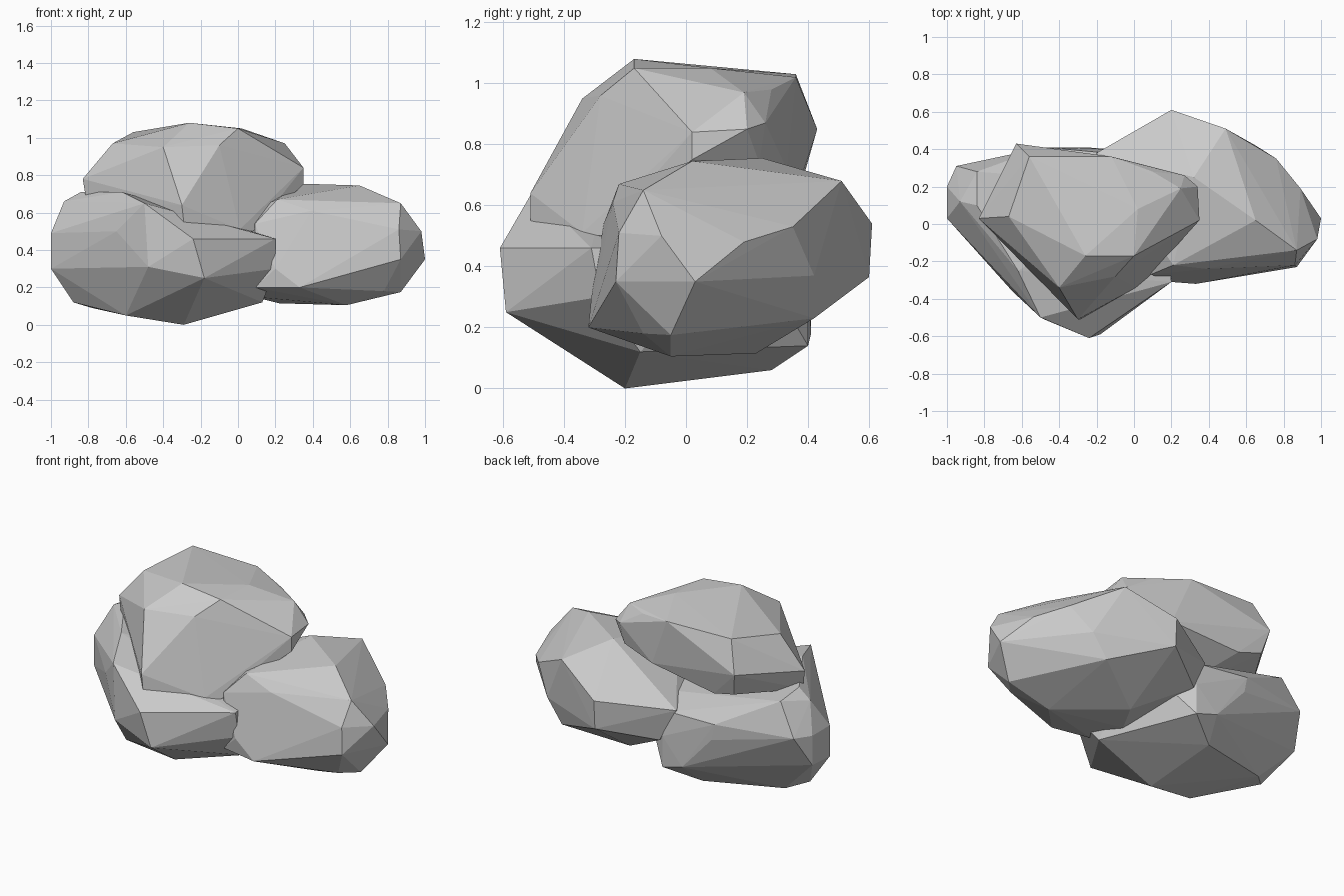
import bpy, bmesh


def rock(name, corners):
    """Faceted boulder: the convex skin around its main corners."""
    bm = bmesh.new()
    for c in corners:
        bm.verts.new(c)
    bmesh.ops.convex_hull(bm, input=bm.verts[:])
    loose = [v for v in bm.verts if not v.link_faces]
    bmesh.ops.delete(bm, geom=loose, context='VERTS')
    bmesh.ops.recalc_face_normals(bm, faces=bm.faces[:])
    mesh = bpy.data.meshes.new(name)
    bm.to_mesh(mesh)
    bm.free()
    obj = bpy.data.objects.new(name, mesh)
    bpy.context.collection.objects.link(obj)
    return obj


# Low boulder on the left
rock("left_rock", [
    (-.24, -.61, .46), (-.18, -.59, .25), (-.48, -.51, .31), (-.50, -.50, .65),
    (-.65, -.36, .50), (.20, -.31, .46), (.20, -.28, .30), (.13, -.15, .12),
    (-.29, -.20, 0), (-.31, .28, .06), (-.60, -.23, .05), (-.88, .05, .12),
    (-.78, .15, .09), (-1, .03, .30), (-1, .03, .49), (-1, .20, .49),
    (-1, .20, .31), (-.95, .31, .50), (-.93, .12, .66), (-.84, .10, .71),
    (-.62, -.25, .71), (-.84, .28, .69), (-.46, .41, .40), (-.48, .41, .50),
    (-.26, .41, .18), (-.15, .38, .48), (-.12, .40, .33), (-.12, .40, .14),
    (.15, .20, .48),
])

# Boulder on the right
rock("right_rock", [
    (.20, .61, .54), (.20, .60, .365), (.49, .51, .68), (.65, .02, .745),
    (.32, .25, .755), (.87, -.14, .65), (.98, -.08, .50), (1, .03, .35),
    (.89, .19, .48), (.76, .35, .53), (.65, .42, .37), (.87, -.23, .35),
    (.86, -.22, .51), (.33, -.32, .20), (.20, -.31, .30), (.09, -.27, .20),
    (.09, -.27, .54), (.21, -.22, .67), (.39, -.24, .61), (.60, -.24, .27),
    (.58, -.05, .105), (.22, .23, .115), (.08, 0, .15), (.87, -.05, .175),
    (.78, -.14, .18), (.55, .42, .23), (-.20, .38, .50), (-.10, .40, .30),
])

# Boulder resting on top
rock("top_rock", [
    (-.26, -.17, 1.08), (-.40, -.34, .95), (0, -.17, 1.05), (.02, .08, 1.05),
    (-.10, -.28, .96), (-.67, .04, .97), (-.83, .03, .78), (-.81, .02, .66),
    (-.56, .36, 1.03), (-.12, .36, 1.02), (-.63, .43, .85), (-.60, .39, .71),
    (-.45, .37, .67), (.10, .28, .98), (.25, .19, .97), (.27, .26, .87),
    (.34, .20, .85), (.35, .02, .84), (.35, .02, .75), (.25, .24, .74),
    (-.30, -.51, .64), (-.29, -.51, .55), (.01, -.34, .51), (.08, -.28, .50),
    (0, .33, .72), (-.20, -.10, .45),
])
